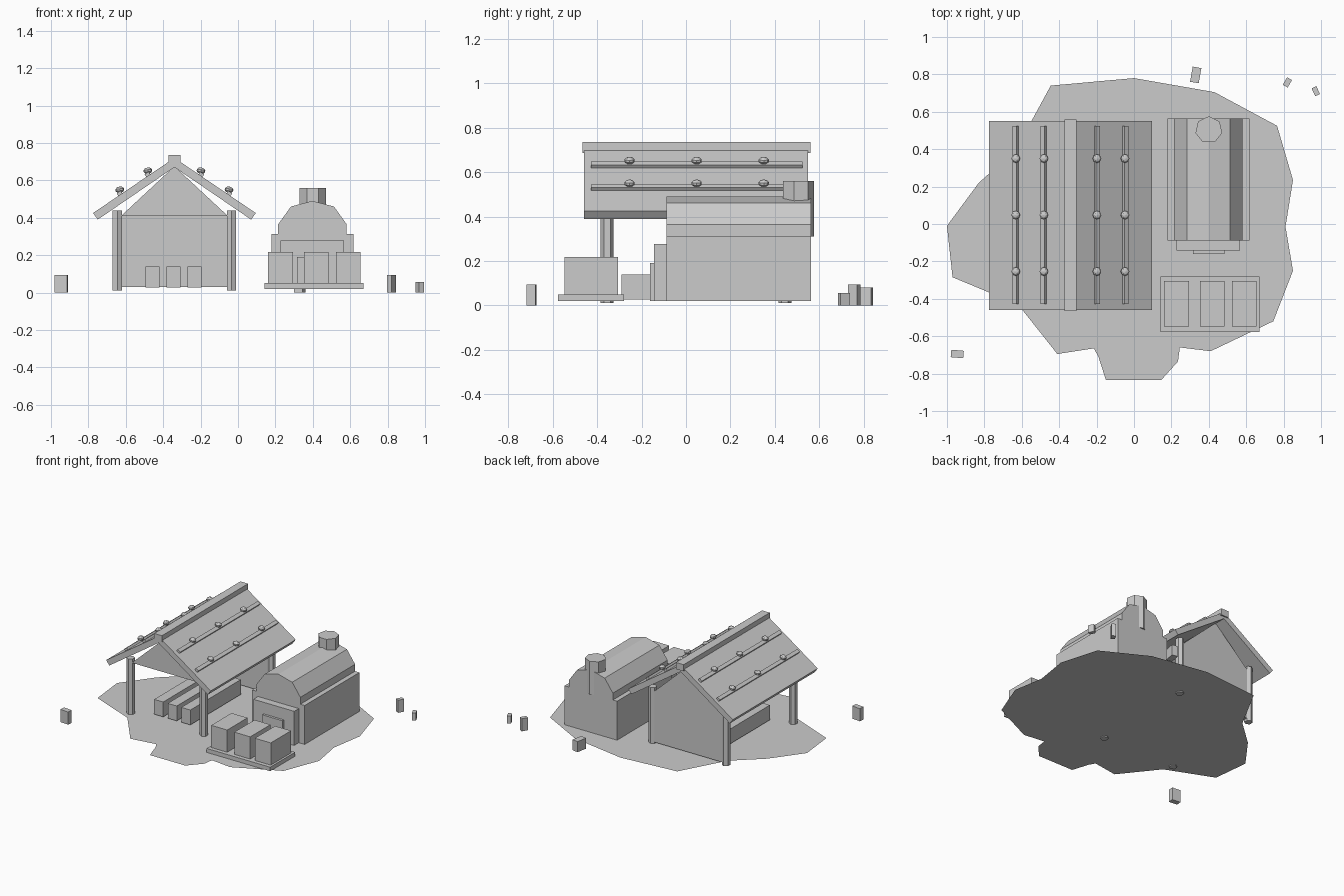
import bpy, bmesh
from math import atan, cos, sin, radians, pi
from mathutils import Matrix, Vector

cube = bpy.data.objects.get("Cube")
if cube:
    bpy.data.objects.remove(cube, do_unlink=True)

grey = bpy.data.materials.new("plain_grey")
grey.use_nodes = True
grey.diffuse_color = (0.6, 0.6, 0.6, 1)
grey.node_tree.nodes["Principled BSDF"].inputs["Base Color"].default_value = (0.6, 0.6, 0.6, 1)


def add(name, bm, matrix=None):
    mesh = bpy.data.meshes.new(name)
    bmesh.ops.recalc_face_normals(bm, faces=bm.faces)
    bm.to_mesh(mesh)
    bm.free()
    mesh.materials.append(grey)
    obj = bpy.data.objects.new(name, mesh)
    if matrix:
        obj.matrix_world = matrix
    bpy.context.collection.objects.link(obj)
    return obj


def box(name, x, y, z, turn=0):
    """Box from (min, max) ranges, optionally turned about z."""
    bm = bmesh.new()
    bmesh.ops.create_cube(bm, size=1)
    size = [r[1] - r[0] for r in (x, y, z)]
    bmesh.ops.scale(bm, vec=size, verts=bm.verts)
    centre = Vector([(r[0] + r[1]) / 2 for r in (x, y, z)])
    return add(name, bm, Matrix.Translation(centre) @ Matrix.Rotation(radians(turn), 4, "Z"))


def prism(name, profile, y0, y1):
    """Extrude an (x, z) profile along y."""
    bm = bmesh.new()
    face = bm.faces.new([bm.verts.new((x, y0, z)) for x, z in profile])
    new = bmesh.ops.extrude_face_region(bm, geom=[face])["geom"]
    bmesh.ops.translate(bm, vec=(0, y1 - y0, 0),
                        verts=[v for v in new if isinstance(v, bmesh.types.BMVert)])
    return add(name, bm)


def column(name, x, y, z0, z1, radius, sides):
    """Upright column with one corner pointing to the back."""
    bm = bmesh.new()
    bmesh.ops.create_cone(bm, cap_ends=True, segments=sides, radius1=radius,
                          radius2=radius, depth=z1 - z0)
    # find a corner and turn it towards +y
    v = bm.verts[:][0].co
    turn = Vector((v.x, v.y)).angle_signed(Vector((0, 1)))
    return add(name, bm, Matrix.Translation((x, y, (z0 + z1) / 2)) @ Matrix.Rotation(-turn, 4, "Z"))


# Ground sheet
outline = [(-1, -.01), (-.83, .22), (-.63, .4), (-.445, .74), (0, .78), (.43, .705),
           (.765, .525), (.85, .235), (.81, -.015), (.85, -.25), (.745, -.52),
           (.41, -.68), (.245, -.66), (.235, -.735), (.145, -.835), (-.15, -.835),
           (-.19, -.71), (-.215, -.665), (-.41, -.695), (-.62, -.43), (-.97, -.285)]
bm = bmesh.new()
sheet = bm.faces.new([bm.verts.new((x, y, .02)) for x, y in reversed(outline)])
ground = add("ground", bm)
if ground.data.polygons[0].normal.z < 0:
    ground.data.flip_normals()

# Shed frame
MID, SLOPE = -.34, .68
pitch = atan(SLOPE)
for px, side in ((-.645, "right"), (-.035, "left")):
    for py, end in ((-.355, "front"), (.445, "back")):
        column(f"{end}_{side}_post", px, py, .012, .44, .029, 6)
box("shed_back_wall", (-.64, -.04), (.43, .46), (.03, .41))
for y, end in ((-.355, "front"), (.445, "back")):
    prism(f"{end}_gable", [(-.625, .41), (-.055, .41), (MID, .675)], y - .015, y + .015)

# Shed roof with battens and knobs, repeated on both slopes
for s, side in ((-1, "right"), (1, "left")):
    prism(f"{side}_roof_slab", [(MID, .72), (MID + s * .435, .425),
                                (MID + s * .41, .39), (MID, .67)], -.46, .55)
    for i, off in enumerate((.142, .292)):
        x, z = MID + s * off, .72 - off * SLOPE
        batten = box(f"{side}_batten_{i}", (-.013, .013), (-.428, .523), (-.006, .018))
        batten.matrix_world = (Matrix.Translation((x, .048, z + .006))
                               @ Matrix.Rotation(s * pitch, 4, "Y"))
        for k in (-1, 0, 1):
            bm = bmesh.new()
            bmesh.ops.create_uvsphere(bm, u_segments=8, v_segments=5, radius=.024)
            add(f"{side}_knob_{i}_{k + 1}", bm,
                Matrix.Translation((x, .048 + k * .302, z + .028))
                @ Matrix.Rotation(s * pitch * .3, 4, "Y") @ Matrix.Diagonal((1, 1, .72, 1)))
box("ridge_cap", (MID - .032, MID + .032), (-.465, .56), (.685, .735))

# Stacked timber under the shed
for i in range(3):
    x = -.495 + i * .113
    for j, z in enumerate((.027, .083)):
        box(f"timber_{i}_{j}", (x, x + .075), (-.29, .31), (z, z + .056))

# Kiln house with vaulted roof, doorway and chimney
box("kiln_body", (.18, .617), (-.088, .563), (.02, .313))
vault = [(.183, .313), (.183, .365), (.115, .46)]
prism("kiln_vault", [(.398 - x, z) for x, z in vault] + [(.398, .49)]
      + [(.398 + x, z) for x, z in reversed(vault)], -.088, .563)
box("kiln_door_frame", (.228, .568), (-.143, -.08), (.02, .277))
box("kiln_door", (.315, .483), (-.161, -.14), (.02, .19))
column("chimney", .4, .503, .31, .56, .073, 7)

# Crates on a pallet
box("pallet", (.143, .672), (-.577, -.28), (.02, .05))
for i, x in enumerate((.16, .352, .523)):
    box(f"crate_{i}", (x, x + .133), (-.547, -.306), (.05, .217))

# Loose blocks around the yard: centre, size, height, turn
for i, (x, y, w, d, h, turn) in enumerate([(-.945, -.695, .067, .04, .095, -5),
                                           (.33, .797, .047, .082, .08, -10),
                                           (.82, .757, .03, .046, .095, -30),
                                           (.972, .71, .028, .046, .057, 25)]):
    box(f"loose_block_{i}", (x - w / 2, x + w / 2), (y - d / 2, y + d / 2), (0, h), turn)
